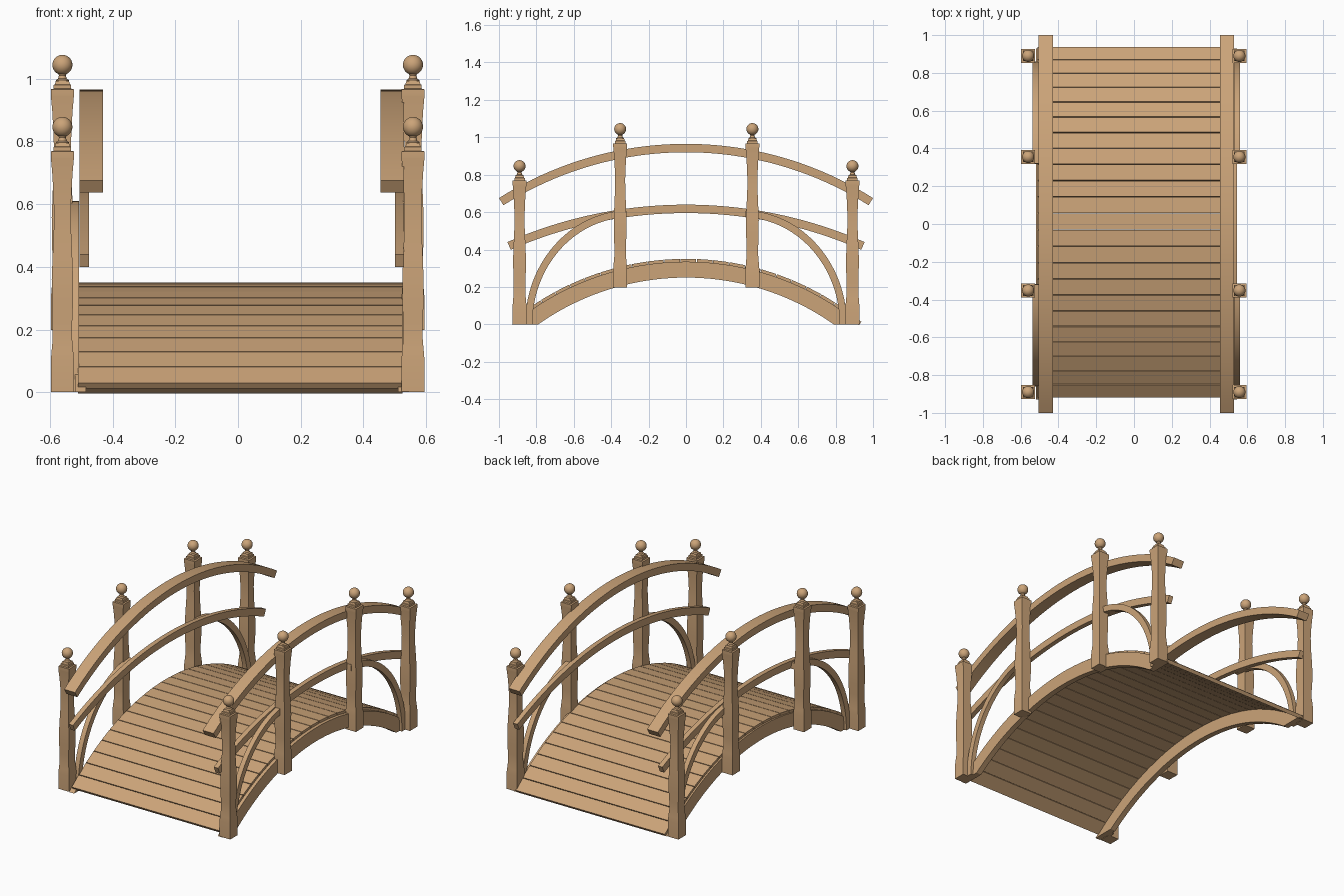
import bpy, bmesh, math
from mathutils import Matrix

if "Cube" in bpy.data.objects:
    bpy.data.objects.remove(bpy.data.objects["Cube"])

wood = bpy.data.materials.new("tan_wood")
wood.diffuse_color = (0.60, 0.37, 0.19, 1)
wood.use_nodes = True
wood.node_tree.nodes["Principled BSDF"].inputs["Base Color"].default_value = wood.diffuse_color
CX = 0.0125  # centre line of the rails and deck


def finish(bm, name, smooth=True):
    bmesh.ops.recalc_face_normals(bm, faces=bm.faces)
    me = bpy.data.meshes.new(name)
    bm.to_mesh(me)
    bm.free()
    me.materials.append(wood)
    ob = bpy.data.objects.new(name, me)
    bpy.context.collection.objects.link(ob)
    if smooth:
        bpy.ops.object.select_all(action='DESELECT')
        ob.select_set(True)
        bpy.context.view_layer.objects.active = ob
        bpy.ops.object.shade_smooth_by_angle(angle=math.radians(30))
    return ob


def strip(name, upper, lower, x0, x1):
    """Curved beam: strip between two (y, z) paths, extruded from x0 to x1."""
    bm = bmesh.new()
    rings = [[bm.verts.new(c) for c in ((x0, *u), (x1, *u), (x1, *l), (x0, *l))]
             for u, l in zip(upper, lower)]
    for a, b in zip(rings, rings[1:]):
        for i in range(4):
            j = (i + 1) % 4
            bm.faces.new((a[i], a[j], b[j], b[i]))
    bm.faces.new(rings[0])
    bm.faces.new(rings[-1])
    return finish(bm, name)


def arc(r, top, a, n=40):
    """Points of an arch with radius r and crown height top, from -a to a."""
    return [(r * math.sin(t), top - r + r * math.cos(t))
            for t in (-a + 2 * a * i / n for i in range(n + 1))]


def ellipse(a, b, s, n=28):
    return [(s * (0.3 + a * math.cos(t)), b * math.sin(t))
            for t in (math.radians(88) * i / n for i in range(n + 1))]


def ground_angle(r, top):
    return math.acos((r - top) / r)


for side, s in (("left", -1), ("right", 1)):
    def xs(a, b):
        return CX + s * a, CX + s * b
    # arched side beam, cut level with the ground
    strip(side + "_side_beam", arc(1.458, 0.335, ground_angle(1.458, 0.335)),
          arc(1.373, 0.25, ground_angle(1.373, 0.25)), *xs(0.4975, 0.5325))
    # hand rail and middle rail
    a = math.asin(1.0 / 1.869)
    strip(side + "_hand_rail", arc(1.869, 0.965, a), arc(1.824, 0.92, a), *xs(0.4425, 0.5175))
    a = math.asin(0.955 / 2.38)
    strip(side + "_middle_rail", arc(2.38, 0.64, a), arc(2.335, 0.595, a), *xs(0.4875, 0.5175))
    # curved braces
    for end, e in (("front", -1), ("back", 1)):
        strip(f"{side}_{end}_brace", ellipse(0.56, 0.61, e), ellipse(0.522, 0.572, e),
              *xs(0.519, 0.549))

# deck planks laid along the arch
R, N = 1.473, 23
step = math.radians(78.2) / N
bm = bmesh.new()
for i in range(N):
    t = math.radians(-38.6) + (i + 0.5) * step
    m = (Matrix.Translation((0.0075, 0, 0.35 - R)) @ Matrix.Rotation(-t, 4, 'X')
         @ Matrix.Translation((0, 0, R - 0.011))
         @ Matrix.Diagonal((1.035, R * step - 0.004, 0.022, 1)))
    bmesh.ops.create_cube(bm, size=1, matrix=m)
finish(bm, "deck_planks", False)

# square shaped posts: (height, half width)
PROFILE = [(0, .037), (.10, .037), (.13, .0345), (.17, .031), (.22, .031), (.28, .0335),
           (.36, .034), (.44, .031), (.52, .0275), (.58, .027), (.64, .029), (.70, .0325),
           (.745, .0365), (.75, .037), (.768, .037), (.77, .028), (.782, .028), (.784, .024),
           (.795, .021)]
NECK = [(.79, .021), (.797, .021), (.802, .014), (.812, .011), (.82, .014)]


def lathe(bm, rows, n, x, y, z, k=1.0, off=0.0):
    rings = [[bm.verts.new((x + r * k * math.cos(off + 2 * math.pi * i / n),
                            y + r * k * math.sin(off + 2 * math.pi * i / n), z + h))
              for i in range(n)] for h, r in rows]
    for a, b in zip(rings, rings[1:]):
        for i in range(n):
            j = (i + 1) % n
            bm.faces.new((a[i], a[j], b[j], b[i]))
    bm.faces.new(rings[0])
    bm.faces.new(rings[-1])


for side, x in (("left", -0.56), ("right", 0.558)):
    for place, y, z in (("front_end", -0.89, 0), ("front_middle", -0.352, 0.198),
                        ("back_middle", 0.355, 0.198), ("back_end", 0.89, 0)):
        bm = bmesh.new()
        lathe(bm, PROFILE, 4, x, y, z, math.sqrt(2), math.pi / 4)
        lathe(bm, NECK, 20, x, y, z)
        finish(bm, f"{side}_{place}_post")
        # ball finial
        bm = bmesh.new()
        bmesh.ops.create_uvsphere(bm, u_segments=24, v_segments=14, radius=0.032,
                                  matrix=Matrix.Translation((x, y, z + 0.846)))
        finish(bm, f"{side}_{place}_ball")
